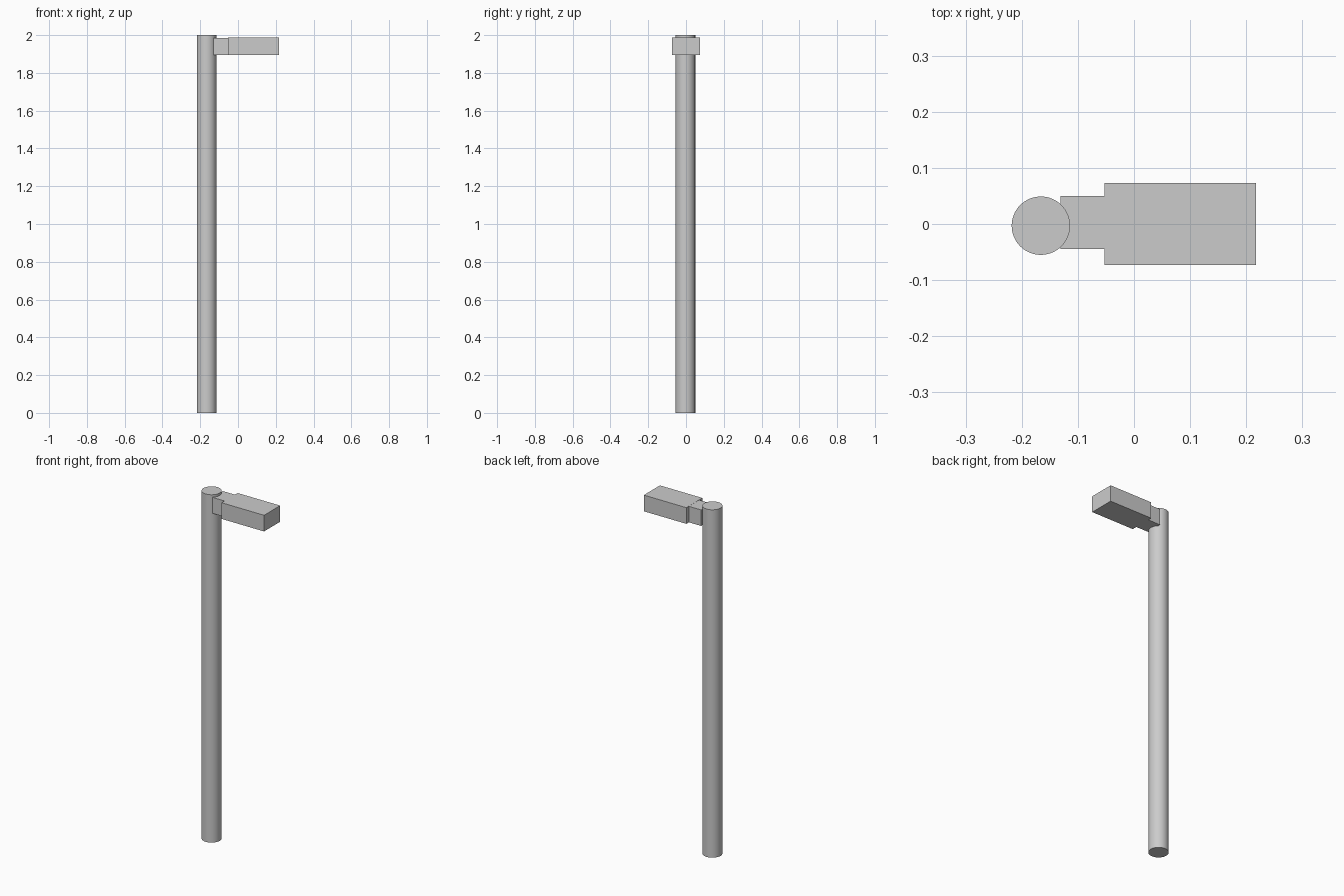
import bpy

if "Cube" in bpy.data.objects:
    bpy.data.objects.remove(bpy.data.objects["Cube"])


def box(name, x0, x1, y0, y1, z0, z1):
    bpy.ops.mesh.primitive_cube_add(
        size=1, location=((x0 + x1) / 2, (y0 + y1) / 2, (z0 + z1) / 2))
    ob = bpy.context.object
    ob.name = name
    ob.scale = (x1 - x0, y1 - y0, z1 - z0)
    bpy.ops.object.transform_apply(location=False, rotation=False, scale=True)
    return ob


# Round pole
bpy.ops.mesh.primitive_cylinder_add(
    vertices=64, radius=0.052, depth=2.0, location=(-0.166, -0.003, 1.0))
bpy.context.object.name = "pole"
bpy.ops.object.shade_smooth_by_angle()

# Bracket, let into the pole, and the lamp housing it carries
box("bracket", -0.131, -0.053, -0.0445, 0.05, 1.894, 1.986)
box("lamp_head", -0.053, 0.217, -0.073, 0.073, 1.894, 1.987)
